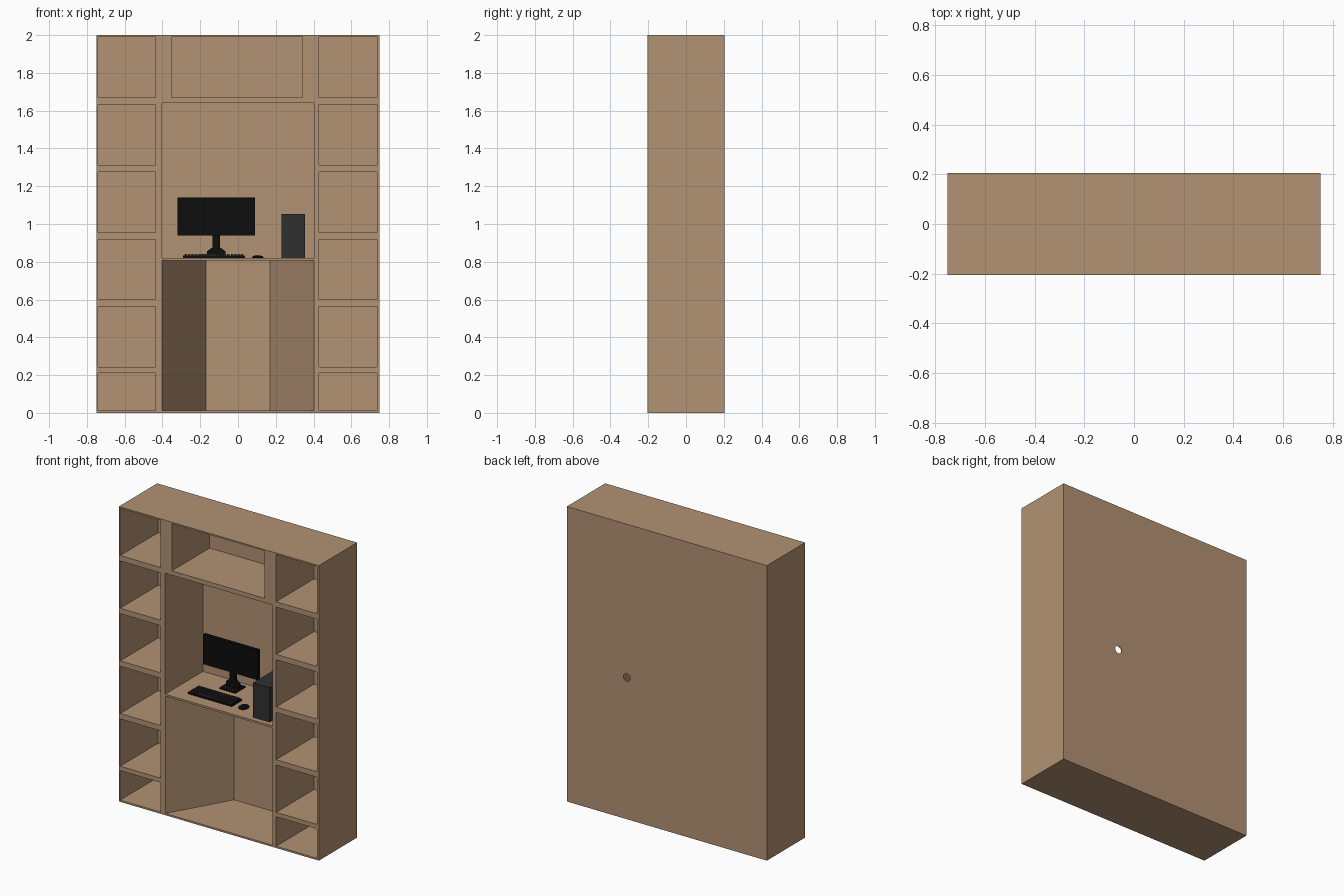
import bpy, bmesh, math

if "Cube" in bpy.data.objects:
    bpy.data.objects.remove(bpy.data.objects["Cube"])


def material(name, r, g, b):
    m = bpy.data.materials.new(name)
    m.diffuse_color = (r, g, b, 1)
    m.use_nodes = True
    m.node_tree.nodes["Principled BSDF"].inputs["Base Color"].default_value = m.diffuse_color
    return m


WOOD = material("light_wood", 0.445, 0.287, 0.171)
BLACK = material("black_plastic", 0.004, 0.004, 0.004)
GREY = material("dark_grey", 0.03, 0.03, 0.03)


def prism(bm, lower, upper):
    """Solid between two matching 3D outlines."""
    a = [bm.verts.new(p) for p in lower]
    b = [bm.verts.new(p) for p in upper]
    n = len(a)
    faces = [bm.faces.new(a), bm.faces.new(b)]
    faces += [bm.faces.new((a[i], a[(i + 1) % n], b[(i + 1) % n], b[i])) for i in range(n)]
    return faces


def box(bm, x0, x1, y0, y1, z0, z1, taper=0.0):
    t = taper
    low = [(x0, y0, z0), (x1, y0, z0), (x1, y1, z0), (x0, y1, z0)]
    top = [(x0 + t, y0 + t, z1), (x1 - t, y0 + t, z1), (x1 - t, y1 - t, z1), (x0 + t, y1 - t, z1)]
    return prism(bm, low, top)


def finish(name, bm, mat, cutter=False):
    bmesh.ops.recalc_face_normals(bm, faces=bm.faces)
    me = bpy.data.meshes.new(name)
    bm.to_mesh(me)
    bm.free()
    me.materials.append(mat)
    ob = bpy.data.objects.new(name, me)
    bpy.context.collection.objects.link(ob)
    if cutter:
        ob.hide_render = True
        ob.display_type = 'WIRE'
    return ob


def cut(ob, cutter):
    mod = ob.modifiers.new("cut", 'BOOLEAN')
    mod.operation = 'DIFFERENCE'
    mod.solver = 'EXACT'
    mod.object = cutter


def simple_box(name, mat, *dims):
    bm = bmesh.new()
    box(bm, *dims)
    return finish(name, bm, mat)


# Cabinet body with all openings cut through to the back panel
FRONT, BACK = -0.205, 0.2
Y0, Y1 = -0.25, 0.25
cabinet = simple_box("cabinet_body", WOOD, -0.75, 0.75, FRONT, BACK, 0, 2)

bm = bmesh.new()
for x0, x1 in ((-0.74, -0.437), (0.43, 0.735)):
    for k in range(5):                                  # five tall cubbies per side
        top = 1.99 - k * 0.357
        box(bm, x0, x1, Y0, Y1, top - 0.32, top)
    box(bm, x0, x1, Y0, Y1, 0.012, 0.212)               # low cubby at the floor
box(bm, -0.352, 0.341, Y0, Y1, 1.67, 1.99)              # upper middle shelf
box(bm, -0.403, 0.403, Y0, Y1, 0.82, 1.64)              # desk niche
# Knee space narrowing toward the back
s = (0.402 - 0.17) / (BACK - FRONT)
wf, wb = 0.402 + s * (FRONT - Y0), 0.17 - s * (Y1 - BACK)
plan = [(-wf, Y0), (wf, Y0), (wb, Y1), (-wb, Y1)]
prism(bm, [(x, y, 0.012) for x, y in plan], [(x, y, 0.807) for x, y in plan])
cut(cabinet, finish("openings_cutter", bm, WOOD, True))

# Back panel with cable hole
panel = simple_box("back_panel", WOOD, -0.75, 0.75, BACK, 0.205, 0, 2)
bm = bmesh.new()
ring = [(0.30 + 0.026 * math.cos(i * math.tau / 24), 0.96 + 0.026 * math.sin(i * math.tau / 24))
        for i in range(24)]
prism(bm, [(x, 0.15, z) for x, z in ring], [(x, 0.25, z) for x, z in ring])
cut(panel, finish("cable_hole_cutter", bm, WOOD, True))

# Computer tower
simple_box("computer_tower", GREY, 0.23, 0.356, -0.17, 0.075, 0.82, 1.053)

# Monitor with recessed screen
DESK, CX = 0.82, -0.115
bm = bmesh.new()
box(bm, CX - 0.205, CX + 0.205, 0.08, 0.105, 0.938, 1.139)
bmesh.ops.recalc_face_normals(bm, faces=bm.faces)
front = [f for f in bm.faces if f.normal.y < -0.9]
bmesh.ops.inset_region(bm, faces=front, thickness=0.008, depth=-0.002)
finish("monitor", bm, BLACK)

# Monitor stand: flared neck and foot plate
half = [(0.021, 1.02), (0.021, 0.876), (0.048, 0.856), (0.048, 0.828)]
outline = [(CX + x, z) for x, z in half] + [(CX - x, z) for x, z in reversed(half)]
bm = bmesh.new()
prism(bm, [(x, 0.103, z) for x, z in outline], [(x, 0.125, z) for x, z in outline])
finish("monitor_neck", bm, BLACK)
simple_box("monitor_foot", BLACK, CX - 0.06, CX + 0.06, 0.05, 0.16, DESK, 0.829)

# Keyboard case, keys and space bar
simple_box("keyboard_case", BLACK, -0.29, 0.037, -0.12, -0.012, DESK, 0.833)
bm = bmesh.new()
pitch_x, pitch_y = 0.0172, 0.0168
for row in range(6):
    y = -0.116 + row * pitch_y
    for col in range(18):
        if row == 0 and 4 <= col <= 9:
            continue
        x = -0.283 + col * pitch_x + (0.004 if col > 13 else 0)
        box(bm, x, x + 0.0142, y, y + 0.0138, 0.833, 0.841, 0.0015)
x = -0.283 + 4 * pitch_x
box(bm, x, x + 6 * pitch_x - 0.003, -0.116, -0.1022, 0.833, 0.841, 0.0015)
finish("keyboard_keys", bm, GREY)

# Mouse: low oval shell with a wheel
bm = bmesh.new()
rings = []
for scale, z in ((1, DESK), (1, 0.825), (0.8, 0.831), (0.4, 0.833)):
    rings.append([bm.verts.new((0.104 + 0.03 * scale * math.cos(i * math.tau / 20),
                                -0.085 + 0.038 * scale * math.sin(i * math.tau / 20), z))
                  for i in range(20)])
for a, b in zip(rings, rings[1:]):
    for i in range(20):
        j = (i + 1) % 20
        bm.faces.new((a[i], a[j], b[j], b[i]))
bm.faces.new(rings[0])
bm.faces.new(rings[-1])
finish("mouse", bm, BLACK)
simple_box("mouse_wheel", GREY, 0.101, 0.107, -0.111, -0.097, 0.826, 0.835)
